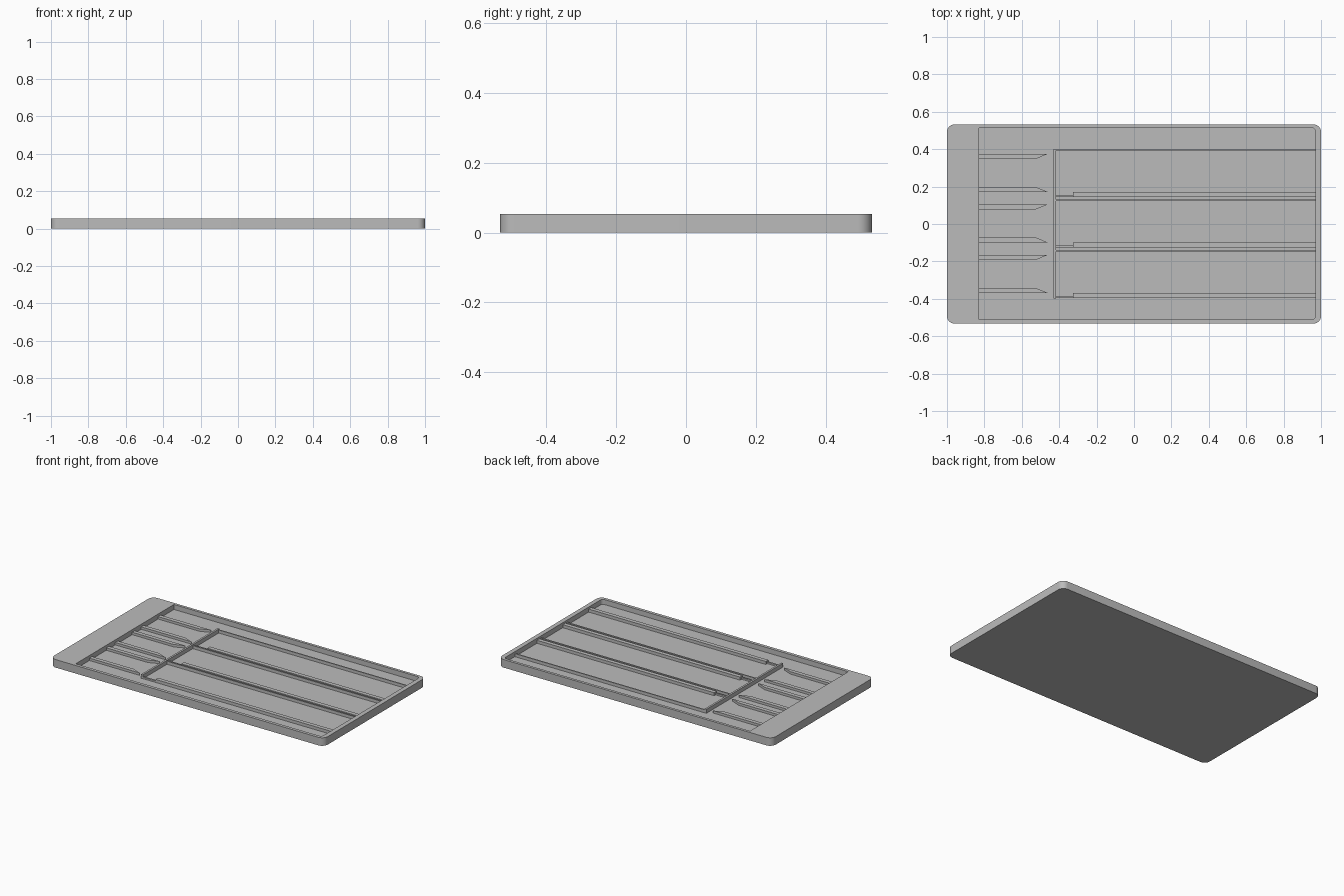
import bpy, bmesh, math

cube = bpy.data.objects.get("Cube")
if cube:
    bpy.data.objects.remove(cube, do_unlink=True)

grey = bpy.data.materials.new("mid_grey")
grey.use_nodes = True
GREY = (0.5, 0.5, 0.5, 1)
grey.diffuse_color = GREY
grey.node_tree.nodes["Principled BSDF"].inputs["Base Color"].default_value = GREY

FLOOR, TOP = 0.02, 0.053
BASE = FLOOR - 0.004          # ribs sink slightly into the floor
RIB_TOP, BAR_TOP = 0.04, 0.046


def prism(name, outline, z0, z1):
    """Extrude a counter-clockwise outline from z0 to z1."""
    bm = bmesh.new()
    face = bm.faces.new([bm.verts.new((x, y, z0)) for x, y in outline])
    ext = bmesh.ops.extrude_face_region(bm, geom=[face])["geom"]
    for v in ext:
        if isinstance(v, bmesh.types.BMVert):
            v.co.z = z1
    bmesh.ops.recalc_face_normals(bm, faces=bm.faces)
    mesh = bpy.data.meshes.new(name)
    bm.to_mesh(mesh)
    bm.free()
    mesh.materials.append(grey)
    obj = bpy.data.objects.new(name, mesh)
    bpy.context.collection.objects.link(obj)
    return obj


def box(x0, x1, y0, y1):
    return [(x0, y0), (x1, y0), (x1, y1), (x0, y1)]


def rounded(x0, x1, y0, y1, radii, steps=8):
    """Rectangle with one radius per corner, counter-clockwise from lower left."""
    points = []
    corners = [(x0, y0, 1, 1), (x1, y0, -1, 1), (x1, y1, -1, -1), (x0, y1, 1, -1)]
    for i, ((x, y, sx, sy), r) in enumerate(zip(corners, radii)):
        if r == 0:
            points.append((x, y))
            continue
        for k in range(steps + 1):
            a = math.pi * (1 + i / 2 + k / steps / 2)
            points.append((x + sx * r + r * math.cos(a), y + sy * r + r * math.sin(a)))
    return points


# Tray body with one large pocket
tray = prism("tray_body", rounded(-1, 1, -0.532, 0.532, [0.04] * 4), 0, TOP)
cutter = prism("pocket_cutter",
               rounded(-0.828, 0.97, -0.511, 0.514, [0, 0.02, 0.02, 0]), FLOOR, TOP + 0.1)
cutter.hide_render = True
cut = tray.modifiers.new("pocket", "BOOLEAN")
cut.operation = "DIFFERENCE"
cut.solver = "EXACT"
cut.object = cutter
bpy.context.view_layer.objects.active = tray
tray.select_set(True)
cutter.select_set(False)
bpy.ops.object.modifier_apply(modifier=cut.name)
bpy.ops.object.shade_smooth_by_angle(angle=math.radians(30))
bpy.data.objects.remove(cutter, do_unlink=True)

# Cross bar closing the three long bays
prism("cross_bar", box(-0.43, -0.417, -0.397, 0.402), BASE, BAR_TOP)

END = 0.972
for label, c in (("back", 0.273), ("middle", 0.003), ("front", -0.267)):
    # Thin wall, thick rail and low lip along each bay
    prism(label + "_bay_thin_wall", box(-0.42, END, c + 0.121, c + 0.129), BASE, RIB_TOP)
    prism(label + "_bay_rail", box(-0.325, END, c - 0.129, c - 0.102), BASE, RIB_TOP)
    prism(label + "_bay_lip", box(-0.42, -0.325, c - 0.129, c - 0.117), BASE, 0.03)
    # Pair of mirrored guide ribs with tapered tips
    for side in (1, -1):
        outer, inner = c + side * 0.102, c + side * 0.075
        outline = [(-0.83, inner), (-0.525, inner), (-0.46, outer), (-0.83, outer)]
        name = label + ("_guide_rib_upper" if side > 0 else "_guide_rib_lower")
        prism(name, outline, BASE, 0.036)
